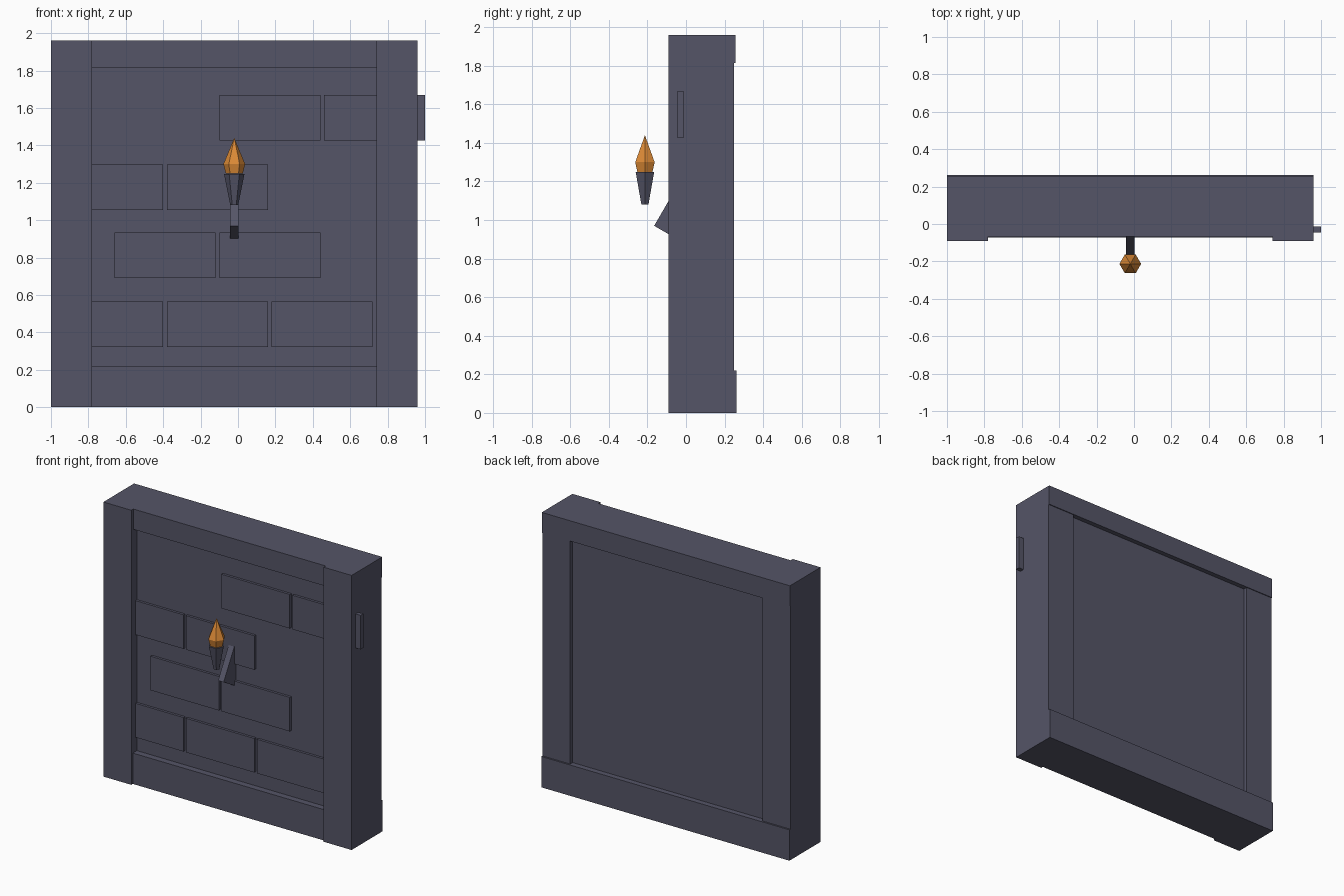
import bpy, bmesh, math
from mathutils import Matrix, Vector

if "Cube" in bpy.data.objects:
    bpy.data.objects.remove(bpy.data.objects["Cube"])


def material(name, color):
    m = bpy.data.materials.new(name)
    m.diffuse_color = (*color, 1)
    m.use_nodes = True
    m.node_tree.nodes["Principled BSDF"].inputs["Base Color"].default_value = m.diffuse_color
    return m


STONE = material("slate_stone", (0.09, 0.09, 0.135))
FIRE = material("orange_flame", (0.72, 0.255, 0.037))


def finish(bm, name, mat):
    bmesh.ops.recalc_face_normals(bm, faces=bm.faces)
    me = bpy.data.meshes.new(name)
    bm.to_mesh(me)
    bm.free()
    me.materials.append(mat)
    ob = bpy.data.objects.new(name, me)
    bpy.context.collection.objects.link(ob)
    return ob


def box(name, x, y, z, mat=STONE):
    """Box from (min, max) ranges on each axis."""
    bm = bmesh.new()
    size = [r[1] - r[0] for r in (x, y, z)]
    mid = [(r[0] + r[1]) / 2 for r in (x, y, z)]
    bmesh.ops.create_cube(bm, size=1, matrix=Matrix.Translation(mid) @ Matrix.Diagonal((*size, 1)))
    return finish(bm, name, mat)


def hex_lathe(name, profile, cx, cy, mat):
    """Six-sided solid from (radius, z) rings; radius 0 makes a point."""
    bm = bmesh.new()
    rings = []
    for r, z in profile:
        n = 6 if r > 0 else 1
        rings.append([bm.verts.new((cx + r * math.cos(i * math.pi / 3),
                                    cy + r * math.sin(i * math.pi / 3), z)) for i in range(n)])
    for a, b in zip(rings, rings[1:]):
        for i in range(6):
            j = (i + 1) % 6
            bm.faces.new((a[i], a[j], b[0]) if len(b) == 1 else (a[i], a[j], b[j], b[i]))
    for ring in (rings[0], rings[-1]):
        if len(ring) == 6:
            bm.faces.new(ring)
    return finish(bm, name, mat)


# Recessed wall panel
box("wall_panel", (-0.85, 0.83), (-0.027, 0.222), (0.1, 1.9))

# Side posts
box("left_post", (-1.0, -0.78), (-0.09, 0.25), (0, 1.96))
box("right_post", (0.74, 0.96), (-0.09, 0.25), (0, 1.96))

# Top and bottom beams, proud of the posts at the back
box("bottom_beam", (-0.9995, 0.9595), (-0.073, 0.262), (0, 0.22))
box("top_beam", (-0.9995, 0.9595), (-0.067, 0.256), (1.815, 1.96))

# Raised bricks: bottom of each row and left ends of its bricks
rows = [(0.322, (-0.94, -0.38, 0.18)),
        (0.69, (-0.66, -0.10)),
        (1.055, (-0.94, -0.38)),
        (1.425, (-0.10, 0.46))]
for r, (z, starts) in enumerate(rows):
    for c, x in enumerate(starts):
        box(f"brick_{r + 1}_{c + 1}", (x, x + 0.54), (-0.045, -0.013), (z, z + 0.243))

# Slanted bracket, pivoting on its lower front edge
bracket = box("torch_bracket", (-0.022, 0.022), (0, 0.16), (0, 0.27))
bracket.data.transform(Matrix.Translation(Vector((-0.02, -0.165, 0.97)))
                       @ Matrix.Rotation(math.radians(-30), 4, 'X'))

# Torch cup and flame
hex_lathe("torch_cup", [(0.021, 1.08), (0.055, 1.248)], -0.02, -0.213, STONE)
hex_lathe("flame", [(0.045, 1.249), (0.058, 1.30), (0, 1.44)], -0.02, -0.213, FIRE)
